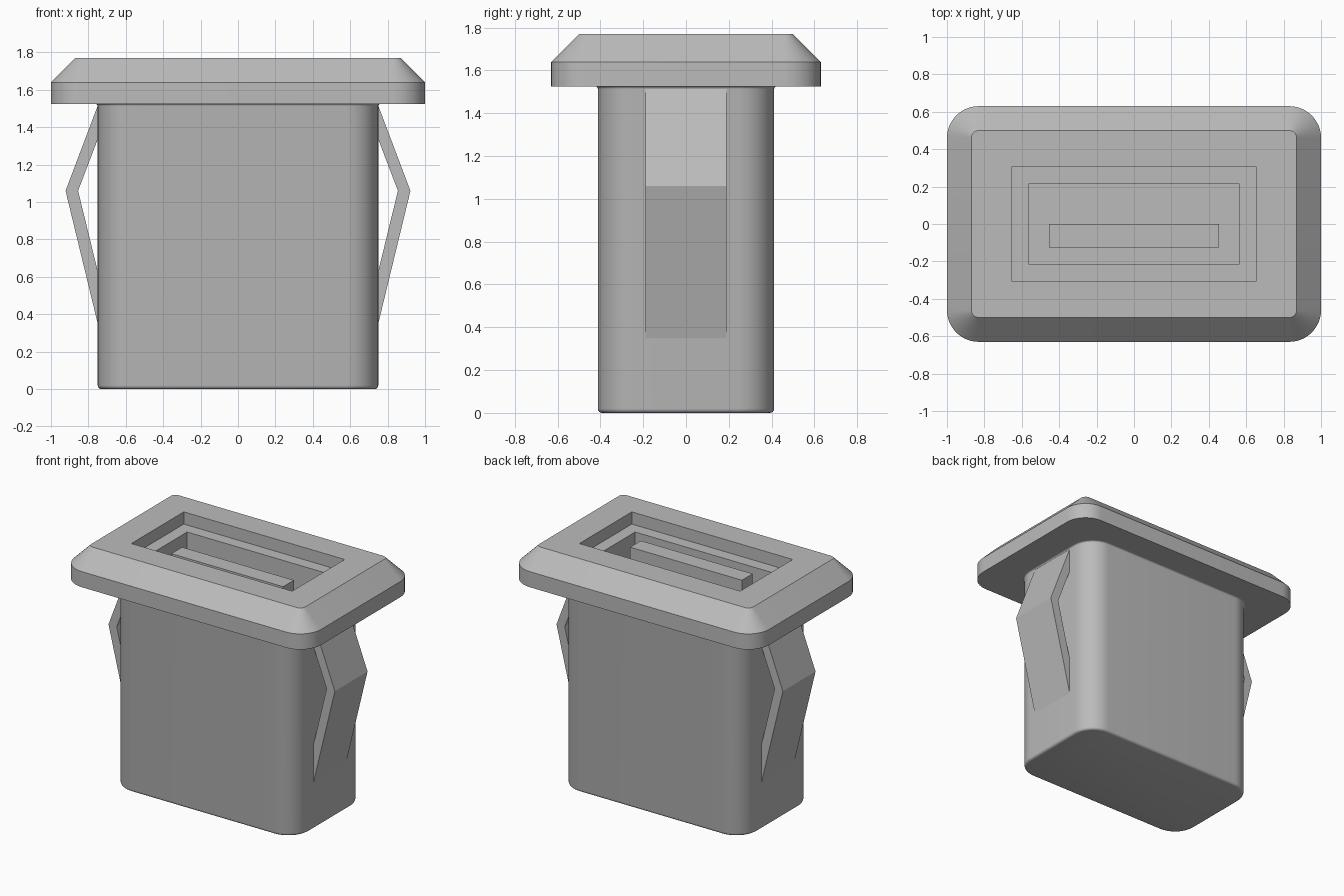
import bpy, bmesh
from math import sin, cos, pi

cube = bpy.data.objects.get("Cube")
if cube:
    bpy.data.objects.remove(cube, do_unlink=True)

grey = bpy.data.materials.new("light grey plastic")
grey.use_nodes = True
colour = (0.5, 0.5, 0.5, 1)
grey.diffuse_color = colour
grey.node_tree.nodes["Principled BSDF"].inputs["Base Color"].default_value = colour

SEGMENTS = 12


def ring(bm, hx, hy, radius, z):
    """Rounded rectangle of vertices, anticlockwise from above."""
    verts = []
    for corner, (sx, sy) in enumerate([(1, 1), (-1, 1), (-1, -1), (1, -1)]):
        for i in range(SEGMENTS + 1):
            a = (corner + i / SEGMENTS) * pi / 2
            verts.append(bm.verts.new((sx * (hx - radius) + radius * cos(a),
                                       sy * (hy - radius) + radius * sin(a), z)))
    return verts


def finish(name, bm):
    mesh = bpy.data.meshes.new(name)
    bmesh.ops.remove_doubles(bm, verts=bm.verts, dist=1e-5)
    bm.to_mesh(mesh)
    bm.free()
    mesh.materials.append(grey)
    obj = bpy.data.objects.new(name, mesh)
    bpy.context.collection.objects.link(obj)
    bpy.ops.object.select_all(action="DESELECT")
    obj.select_set(True)
    bpy.context.view_layer.objects.active = obj
    bpy.ops.object.shade_smooth_by_angle(angle=pi / 6)
    return obj


def loft(name, sections, cap_start=False, cap_end=False):
    bm = bmesh.new()
    rings = [ring(bm, *s) for s in sections]
    for low, high in zip(rings, rings[1:]):
        for i in range(len(low)):
            j = (i + 1) % len(low)
            bm.faces.new((low[i], low[j], high[j], high[i]))
    if cap_start:
        bm.faces.new(rings[0][::-1])
    if cap_end:
        bm.faces.new(rings[-1])
    return finish(name, bm)


def prism(name, outline, y0, y1):
    """Extrude an x-z outline between two y positions."""
    bm = bmesh.new()
    face = bm.faces.new([bm.verts.new((x, y0, z)) for x, z in outline])
    extruded = bmesh.ops.extrude_face_region(bm, geom=[face])["geom"]
    bmesh.ops.translate(bm, vec=(0, y1 - y0, 0),
                        verts=[v for v in extruded if isinstance(v, bmesh.types.BMVert)])
    bmesh.ops.recalc_face_normals(bm, faces=bm.faces)
    return finish(name, bm)


# Body: rounded lower edge and a small flare under the collar
BX, BY, BR, EDGE = 0.75, 0.412, 0.17, 0.02
COLLAR_Z, TOP_Z = 1.525, 1.77
body = []
for i in range(5):
    a = i / 4 * pi / 2
    inset = EDGE * (1 - sin(a))
    body.append((BX - inset, BY - inset, BR - inset, EDGE * (1 - cos(a))))
for i in range(5):
    a = i / 4 * pi / 2
    flare = 0.012 * (1 - cos(a))
    body.append((BX + flare, BY + flare, BR + flare, COLLAR_Z - 0.012 * (1 - sin(a))))
loft("body", body, cap_start=True)

# Collar with chamfered rim, stepped opening and socket well
STEP_Z, FLOOR_Z = TOP_Z - 0.09, 1.2
loft("collar", [
    (BX, BY, BR, COLLAR_Z),
    (1.0, 0.63, 0.17, COLLAR_Z),
    (1.0, 0.63, 0.17, 1.64),
    (0.87, 0.5, 0.04, TOP_Z),
    (0.655, 0.305, 0, TOP_Z),
    (0.655, 0.305, 0, STEP_Z),
    (0.565, 0.215, 0, STEP_Z),
    (0.565, 0.215, 0, FLOOR_Z),
], cap_end=True)

# Contact tongue standing in the well
prism("contact_tongue", [(-0.455, FLOOR_Z), (0.455, FLOOR_Z),
                         (0.455, STEP_Z), (-0.455, STEP_Z)], -0.125, 0)

# Bent retaining clips on both sides
for name, side in (("left_clip", 1), ("right_clip", -1)):
    outline = [(0.75, 1.515), (0.922, 1.06), (0.75, 0.35),
               (0.75, 0.63), (0.855, 1.06), (0.75, 1.335)]
    prism(name, [(side * x, z) for x, z in outline], -0.19, 0.19)
